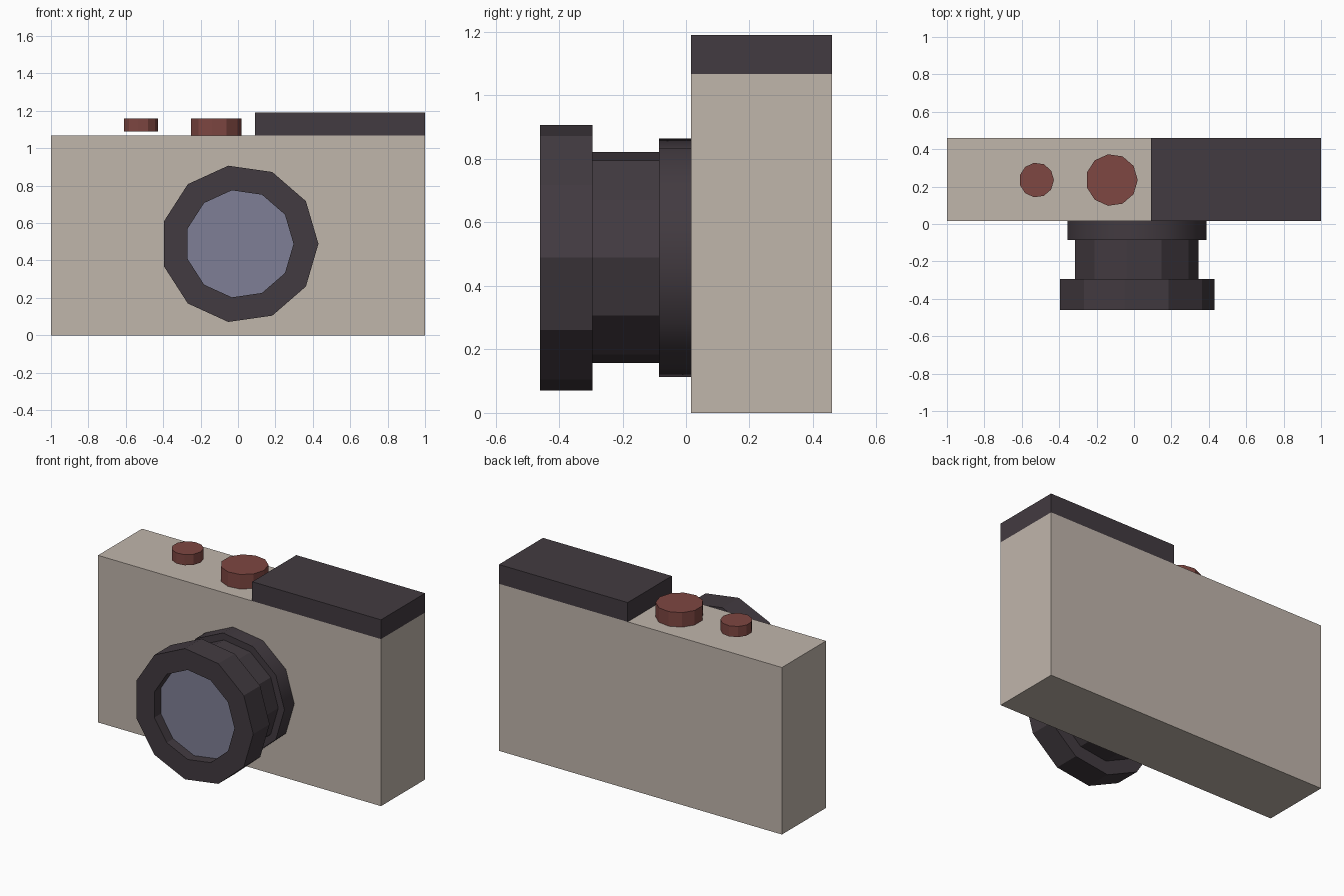
import bpy, bmesh, math

if "Cube" in bpy.data.objects:
    bpy.data.objects.remove(bpy.data.objects["Cube"])

SIDES = 11


def material(name, rgb):
    m = bpy.data.materials.new(name)
    m.diffuse_color = (*rgb, 1.0)
    m.use_nodes = True
    m.node_tree.nodes["Principled BSDF"].inputs["Base Color"].default_value = m.diffuse_color
    return m


BEIGE = material("warm beige", (0.53, 0.465, 0.41))
DARK = material("dark plum grey", (0.055, 0.043, 0.052))
RED = material("brick red", (0.21, 0.063, 0.054))
GLASS = material("lens blue", (0.212, 0.212, 0.305))


def finish(name, bm, mat, smooth=False):
    bmesh.ops.recalc_face_normals(bm, faces=bm.faces)
    me = bpy.data.meshes.new(name)
    bm.to_mesh(me)
    bm.free()
    me.materials.append(mat)
    ob = bpy.data.objects.new(name, me)
    bpy.context.collection.objects.link(ob)
    if smooth:
        for o in bpy.context.selected_objects:
            o.select_set(False)
        ob.select_set(True)
        bpy.context.view_layer.objects.active = ob
        bpy.ops.object.shade_smooth_by_angle(angle=math.radians(40))
    return ob


def box(name, lo, hi, mat):
    bm = bmesh.new()
    bmesh.ops.create_cube(bm, size=1)
    for v in bm.verts:
        v.co = [lo[i] + (v.co[i] + 0.5) * (hi[i] - lo[i]) for i in range(3)]
    return finish(name, bm, mat)


def lathe(name, profile, centre, axis, mat, smooth=False):
    """Spin (radius, position) points about the y or z axis; both ends are capped."""
    bm = bmesh.new()
    rings = []
    for r, t in profile:
        ring = []
        for i in range(SIDES):
            a = math.tau * i / SIDES
            u, w = centre[0] + r * math.cos(a), centre[1] + r * math.sin(a)
            ring.append(bm.verts.new((u, t, w) if axis == "y" else (u, w, t)))
        rings.append(ring)
    for p, q in zip(rings, rings[1:]):
        for i in range(SIDES):
            j = (i + 1) % SIDES
            bm.faces.new((p[i], p[j], q[j], q[i]))
    bm.faces.new(rings[0])
    bm.faces.new(rings[-1])
    return finish(name, bm, mat, smooth)


# Body and raised top cover
box("body", (-1, 0.015, 0), (1, 0.46, 1.067), BEIGE)
box("top_cover", (0.09, 0.015, 1.067), (1, 0.46, 1.19), DARK)

# Buttons; the small one hovers just above the body
lathe("large_button", [(0.139, 1.067), (0.139, 1.16)], (-0.119, 0.235), "z", RED)
lathe("small_button", [(0.093, 1.09), (0.093, 1.158)], (-0.521, 0.235), "z", RED)

# Lens: mount, barrel, front ring with recess, glass
LENS = (0.008, 0.489)
lathe("lens_mount", [(0.3795, 0.015), (0.3795, -0.085)], LENS, "y", DARK, smooth=True)
lathe("lens_barrel", [(0.336, -0.085), (0.336, -0.295)], LENS, "y", DARK)
lathe("lens_ring", [(0.336, -0.295), (0.422, -0.295), (0.422, -0.46),
                    (0.289, -0.46), (0.289, -0.39)], LENS, "y", DARK)
lathe("lens_glass", [(0.289, -0.39), (0.289, -0.395)], LENS, "y", GLASS)
